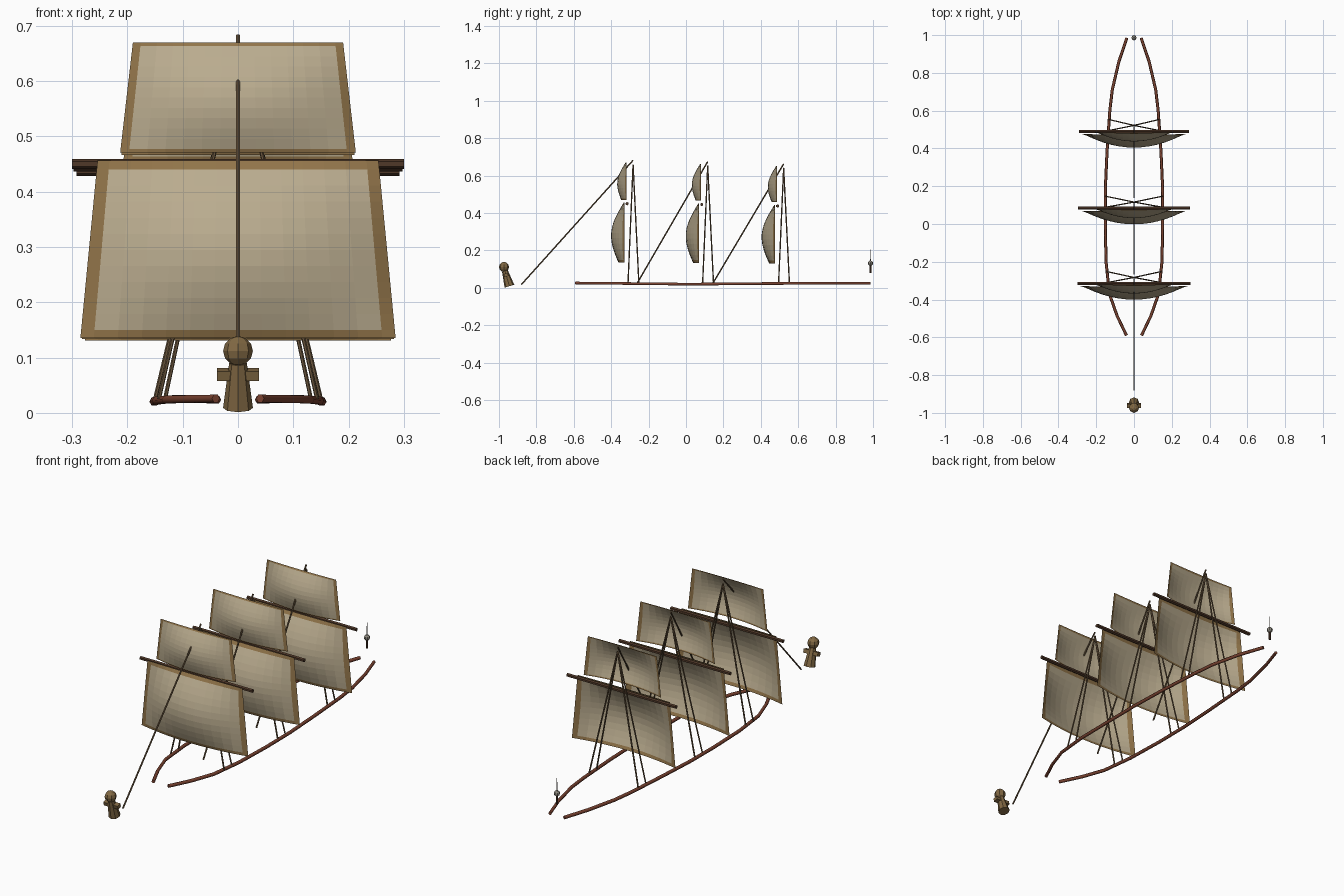
import bpy, bmesh, math
from mathutils import Vector

if "Cube" in bpy.data.objects:
    bpy.data.objects.remove(bpy.data.objects["Cube"])


def mat(name, r, g, b):
    m = bpy.data.materials.new(name)
    lin = [(c / 255 / 12.92 if c < 10 else ((c / 255 + 0.055) / 1.055) ** 2.4) for c in (r, g, b)]
    m.diffuse_color = (*lin, 1)
    m.use_nodes = True
    m.node_tree.nodes["Principled BSDF"].inputs["Base Color"].default_value = m.diffuse_color
    return m


CANVAS = mat("canvas", 186, 172, 143)
HEM = mat("hem_brown", 146, 117, 74)
RAIL = mat("red_brown_wood", 122, 66, 48)
SPAR = mat("dark_wood", 80, 56, 40)
ROPE = mat("rope_brown", 104, 84, 60)
CARVED = mat("carved_wood", 130, 105, 68)
METAL = mat("grey_metal", 140, 136, 126)


def finish(name, bm, *mats):
    me = bpy.data.meshes.new(name)
    bm.to_mesh(me)
    bm.free()
    ob = bpy.data.objects.new(name, me)
    bpy.context.collection.objects.link(ob)
    for m in mats:
        me.materials.append(m)
    return ob


def rod(name, a, b, r1, r2, m, sides=6):
    """Tapered bar from a to b."""
    a, b = Vector(a), Vector(b)
    bm = bmesh.new()
    bmesh.ops.create_cone(bm, cap_ends=True, segments=sides, radius1=r1, radius2=r2, depth=(b - a).length)
    ob = finish(name, bm, m)
    ob.location = (a + b) / 2
    ob.rotation_euler = (b - a).to_track_quat('Z', 'Y').to_euler()
    return ob


def ball(name, c, r, m, seg=8, rings=6):
    bm = bmesh.new()
    bmesh.ops.create_uvsphere(bm, u_segments=seg, v_segments=rings, radius=r)
    finish(name, bm, m).location = c


def spread(border_lo, border_hi, n, lo, hi):
    """Grid stops with a hem strip at each end."""
    a, b = lo + border_lo, hi - border_hi
    return [lo] + [a + (b - a) * i / n for i in range(n + 1)] + [hi]


def sail(name, y, z0, z1, w0, w1, foot, belly, hems):
    """Billowed sheet with a hem on all four sides."""
    us = spread(hems[0], hems[0], 12, -1, 1)
    vs = spread(hems[1], hems[2], 10, 0, 1)
    bm = bmesh.new()
    grid = []
    for v in vs:
        w = w0 + (w1 - w0) * v
        bulge = foot * (1 - v) + belly * math.sin(math.pi * v) + 0.004
        grid.append([bm.verts.new((u * w, y - bulge * (1 - u * u), z0 + (z1 - z0) * v)) for u in us])
    for j in range(len(vs) - 1):
        for i in range(len(us) - 1):
            f = bm.faces.new((grid[j][i], grid[j][i + 1], grid[j + 1][i + 1], grid[j + 1][i]))
            f.material_index = int(i in (0, len(us) - 2) or j in (0, len(vs) - 2))
    finish(name, bm, CANVAS, HEM)


# Side rails
PATH = [(0.04, -0.59, 0.026), (0.09, -0.485, 0.025), (0.13, -0.37, 0.024), (0.148, -0.2, 0.022),
        (0.152, 0.0, 0.020), (0.152, 0.18, 0.021), (0.143, 0.38, 0.023), (0.128, 0.6, 0.024),
        (0.115, 0.71, 0.025), (0.08, 0.86, 0.025), (0.038, 0.985, 0.024)]
for side, label in ((-1, "left"), (1, "right")):
    cu = bpy.data.curves.new(label + "_rail", 'CURVE')
    cu.dimensions = '3D'
    cu.bevel_depth = 0.008
    cu.bevel_resolution = 1
    cu.use_fill_caps = True
    sp = cu.splines.new('POLY')
    sp.points.add(len(PATH) - 1)
    for p, (x, y, z) in zip(sp.points, PATH):
        p.co = (side * x, y, z, 1)
    cu.materials.append(RAIL)
    bpy.context.collection.objects.link(bpy.data.objects.new(label + "_rail", cu))

# Three sets of sails, yard, shrouds and stay: mast y, scale, shroud foot x, stay foot y
for label, my, s, fx, stay_y in (("fore", -0.283, 1.0, 0.143, -0.88),
                                 ("main", 0.116, 0.99, 0.15, -0.265),
                                 ("aft", 0.522, 0.972, 0.132, 0.14)):
    sail(label + "_lower_sail", my - 0.046, 0.135 * s, 0.456 * s, 0.285 * s, 0.254 * s,
         0.028, 0.053, (0.085, 0.045, 0.05))
    sail(label + "_upper_sail", my - 0.036, 0.471 * s, 0.67 * s, 0.213 * s, 0.19 * s,
         0.024, 0.032, (0.075, 0.03, 0.035))
    yz = 0.450 * s
    rod(label + "_yard", (-0.3 * s, my - 0.032, yz), (0.3 * s, my - 0.032, yz), 0.009, 0.009, SPAR)
    for side in (-1, 1):
        for dy in (-0.027, 0.031):
            rod(label + "_shroud", (side * fx, my + dy, 0.025), (0, my, 0.66 * s), 0.0037, 0.0037, ROPE)
    rod(label + "_stay", (0, stay_y, 0.018), (0, my, 0.682 * s), 0.0038, 0.0038, ROPE)

# Carved bow figure: leaning body, arms and head
rod("figure_body", (0, -0.944, 0.009), (0, -0.968, 0.09), 0.027, 0.016, CARVED, 8)
bm = bmesh.new()
bmesh.ops.create_cube(bm, size=1)
arms = finish("figure_arms", bm, CARVED)
arms.location, arms.scale = (0, -0.962, 0.069), (0.076, 0.022, 0.018)
arms.rotation_euler = (0.29, 0, 0)
ball("figure_head", (0, -0.973, 0.112), 0.027, CARVED)

# Stern lantern
ball("lantern_globe", (0, 0.986, 0.132), 0.014, METAL)
rod("lantern_spike", (0, 0.986, 0.14), (0, 0.986, 0.205), 0.002, 0.001, METAL)
rod("lantern_post", (0, 0.986, 0.08), (0, 0.986, 0.125), 0.005, 0.005, SPAR)
